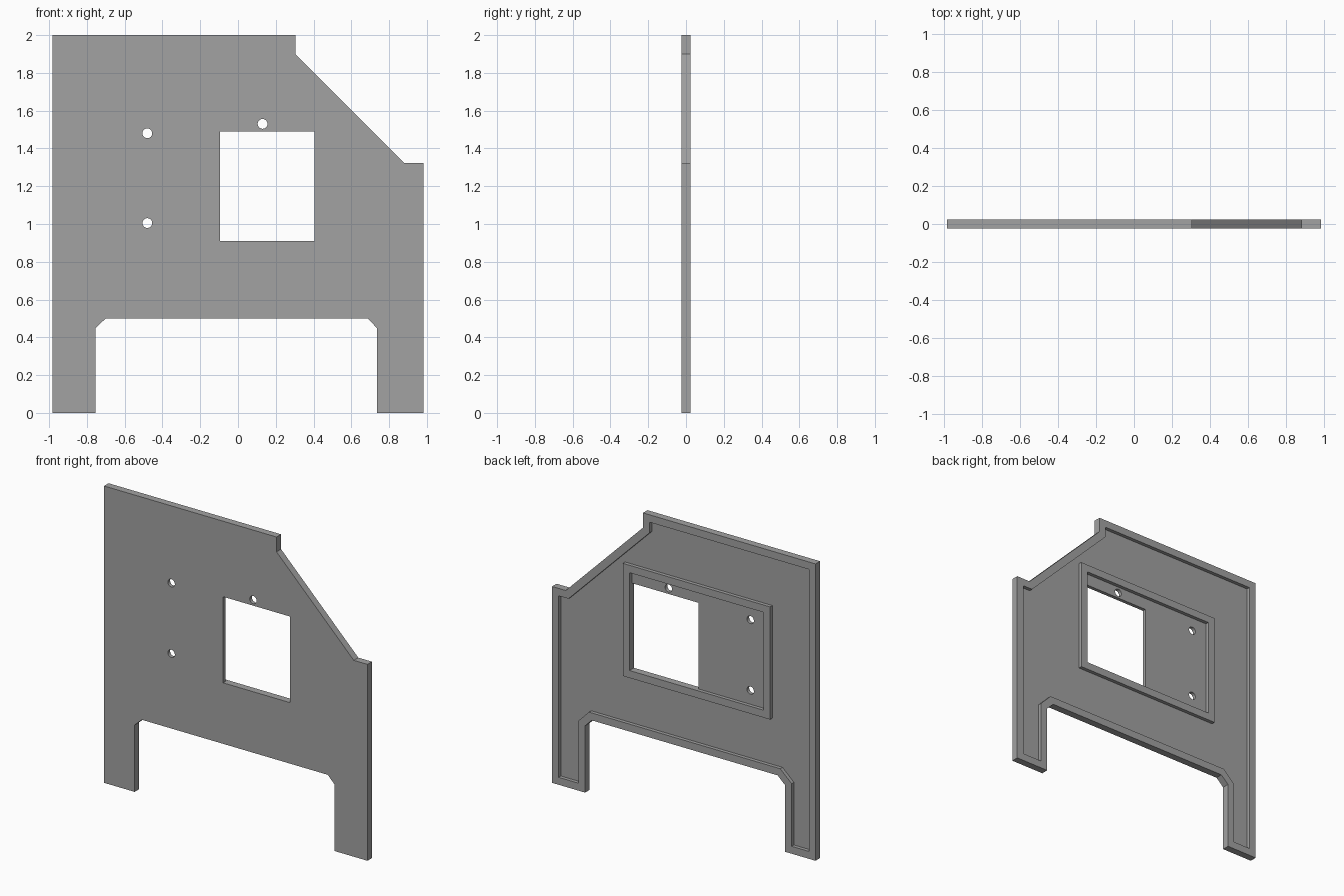
import bpy
import bmesh
import math
from mathutils import Vector

if "Cube" in bpy.data.objects:
    bpy.data.objects.remove(bpy.data.objects["Cube"])

FRONT, FLOOR, BACK = -0.024, 0.0, 0.024   # depth layers of the plate
RIM = 0.05                                # width of rim and frame
OVER = 0.05                               # cutter overshoot

grey = bpy.data.materials.new("plain_grey")
grey.use_nodes = True
grey.diffuse_color = (0.36, 0.36, 0.36, 1)
grey.node_tree.nodes["Principled BSDF"].inputs["Base Color"].default_value = (0.36, 0.36, 0.36, 1)


def prism(name, outline, y0, y1):
    """Extrude an (x, z) outline from depth y0 to y1."""
    bm = bmesh.new()
    face = bm.faces.new([bm.verts.new((x, y0, z)) for x, z in outline])
    new = bmesh.ops.extrude_face_region(bm, geom=[face], use_keep_orig=True)["geom"]
    bmesh.ops.translate(bm, vec=(0, y1 - y0, 0),
                        verts=[v for v in new if isinstance(v, bmesh.types.BMVert)])
    bmesh.ops.recalc_face_normals(bm, faces=bm.faces)
    mesh = bpy.data.meshes.new(name)
    bm.to_mesh(mesh)
    bm.free()
    mesh.materials.append(grey)
    obj = bpy.data.objects.new(name, mesh)
    bpy.context.collection.objects.link(obj)
    return obj


def rect(x0, x1, z0, z1):
    return [(x0, z0), (x1, z0), (x1, z1), (x0, z1)]


def circle(cx, cz, r, n=24):
    return [(cx + r * math.cos(math.tau * i / n), cz + r * math.sin(math.tau * i / n))
            for i in range(n)]


def inset(outline, d):
    """Offset a counter-clockwise outline inward by d with mitred corners."""
    pts = [Vector(p) for p in outline]
    result = []
    for i, p in enumerate(pts):
        a = (p - pts[i - 1]).normalized()
        b = (pts[(i + 1) % len(pts)] - p).normalized()
        na, nb = Vector((-a.y, a.x)), Vector((-b.y, b.x))
        result.append(p + (na + nb) * d / (1 + na.dot(nb)))
    return result


def combine(target, tool, operation):
    mod = target.modifiers.new(operation.lower(), "BOOLEAN")
    mod.operation = operation
    mod.solver = "EXACT"
    mod.object = tool
    bpy.context.view_layer.objects.active = target
    bpy.ops.object.modifier_apply(modifier=mod.name)
    bpy.data.objects.remove(tool)


# Panel silhouette with two legs, a sloped shoulder and a small step
outline = [(-0.982, 0), (-0.754, 0), (-0.754, 0.45), (-0.70, 0.50),
           (0.686, 0.50), (0.735, 0.45), (0.735, 0), (0.982, 0),
           (0.982, 1.323), (0.88, 1.323), (0.304, 1.90), (0.304, 2), (-0.982, 2)]
panel = prism("wall_panel", outline, FRONT, BACK)

# Recessed back, leaving a rim around the edge
combine(panel, prism("recess_cutter", inset(outline, RIM), FLOOR, BACK + OVER), "DIFFERENCE")

# Raised frame on the back around a shallow pocket
left, right, low, high = -0.593, 0.404, 0.911, 1.57
frame = rect(left - RIM, right + RIM, low - RIM, high + RIM)
combine(panel, prism("pocket_frame", frame, FRONT / 2, BACK), "UNION")
combine(panel, prism("pocket_cutter", rect(left, right, low, high), FLOOR, BACK + OVER), "DIFFERENCE")

# Window and screw holes through the panel
openings = [rect(-0.094, right, low, 1.491)]
openings += [circle(x, z, 0.026) for x, z in [(-0.48, 1.48), (-0.48, 1.005), (0.13, 1.53)]]
for shape in openings:
    combine(panel, prism("opening_cutter", shape, FRONT - OVER, BACK + OVER), "DIFFERENCE")

# Smooth hole walls, crisp edges elsewhere
bpy.ops.object.select_all(action="DESELECT")
panel.select_set(True)
bpy.context.view_layer.objects.active = panel
bpy.ops.object.shade_smooth_by_angle(angle=math.radians(30))
